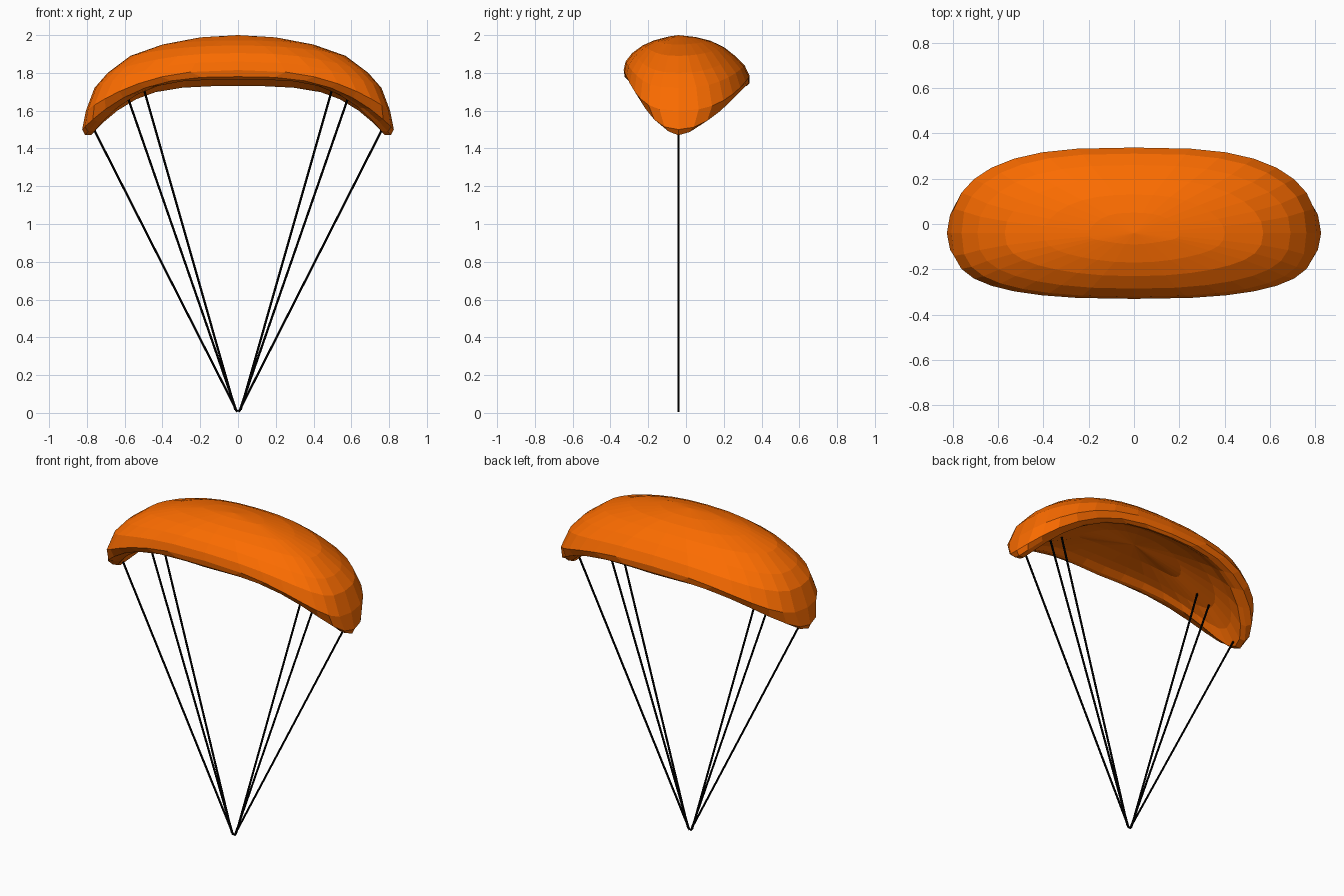
import bpy, bmesh, math
from mathutils import Vector

if "Cube" in bpy.data.objects:
    bpy.data.objects.remove(bpy.data.objects["Cube"])


def material(name, rgb):
    m = bpy.data.materials.new(name)
    m.diffuse_color = (*rgb, 1)
    m.use_nodes = True
    m.node_tree.nodes["Principled BSDF"].inputs["Base Color"].default_value = m.diffuse_color
    return m


orange = material("orange_cloth", (0.97, 0.15, 0.0))
black = material("black_cord", (0.0, 0.0, 0.0))
SEG = 32
YC = -0.04

# Canopy rings, apex to rim to underside:
# tip x, tip z, front y, front z, back y, back z, outline exponent, droop exponent
RINGS = [
    (.20, 1.988, .09, 1.993, .05, 1.99, 2.0, 2.3),
    (.40, 1.95, .17, 1.972, .13, 1.97, 2.1, 2.3),
    (.57, 1.89, .23, 1.945, .20, 1.937, 2.3, 2.3),
    (.69, 1.80, .285, 1.905, .26, 1.89, 2.5, 2.4),
    (.76, 1.72, .32, 1.86, .31, 1.84, 2.7, 2.5),
    (.805, 1.60, .33, 1.815, .337, 1.785, 2.8, 2.6),
    (.825, 1.50, .325, 1.78, .335, 1.745, 2.25, 3.0),
    (.81, 1.47, .31, 1.765, .322, 1.73, 1.9, 3.4),
    (.775, 1.472, .29, 1.77, .30, 1.738, 1.9, 3.4),
    (.71, 1.565, .25, 1.795, .25, 1.775, 2.0, 3.0),
    (.60, 1.66, .20, 1.81, .20, 1.80, 2.0, 2.4),
    (.36, 1.77, .11, 1.82, .11, 1.82, 2.0, 2.3),
]


def ring_point(ring, i):
    tx, tz, fy, fz, by, bz, n, p = ring
    a = 2 * math.pi * i / SEG
    c, s = math.cos(a), math.sin(a)
    u, v = abs(c) ** (2 / n), abs(s) ** (2 / n)
    y, z = (-fy, fz) if s < 0 else (by, bz)
    return (math.copysign(tx * u, c), y * v + YC * u ** 4, z + (tz - z) * u ** p)


# Canopy shell
bm = bmesh.new()
rows = [[bm.verts.new(ring_point(r, i)) for i in range(SEG)] for r in RINGS]
top = bm.verts.new((0, YC, 2.0))
under = bm.verts.new((0, 0, 1.825))
for i in range(SEG):
    j = (i + 1) % SEG
    bm.faces.new((top, rows[0][i], rows[0][j]))
    bm.faces.new((under, rows[-1][j], rows[-1][i]))
    for a, b in zip(rows, rows[1:]):
        bm.faces.new((a[i], b[i], b[j], a[j]))
bmesh.ops.recalc_face_normals(bm, faces=bm.faces)
mesh = bpy.data.meshes.new("canopy")
bm.to_mesh(mesh)
bm.free()
mesh.materials.append(orange)
bpy.context.collection.objects.link(bpy.data.objects.new("canopy", mesh))


# Suspension lines meeting at the bottom
def cord(name, start, end, radius=0.006):
    start, end = Vector(start), Vector(end)
    d = end - start
    bpy.ops.mesh.primitive_cylinder_add(vertices=8, radius=radius, depth=d.length,
                                        location=(start + end) / 2,
                                        rotation=d.to_track_quat('Z', 'Y').to_euler())
    ob = bpy.context.object
    ob.name = name
    ob.data.materials.append(black)


for side, sx in (("left", -1), ("right", 1)):
    for part, x, z, foot in (("tip", .76, 1.495, .004), ("middle", .587, 1.68, .008),
                             ("inner", .503, 1.73, .014)):
        cord(f"{side}_{part}_line", (sx * foot, YC, 0.002 + foot), (sx * x, YC, z))
